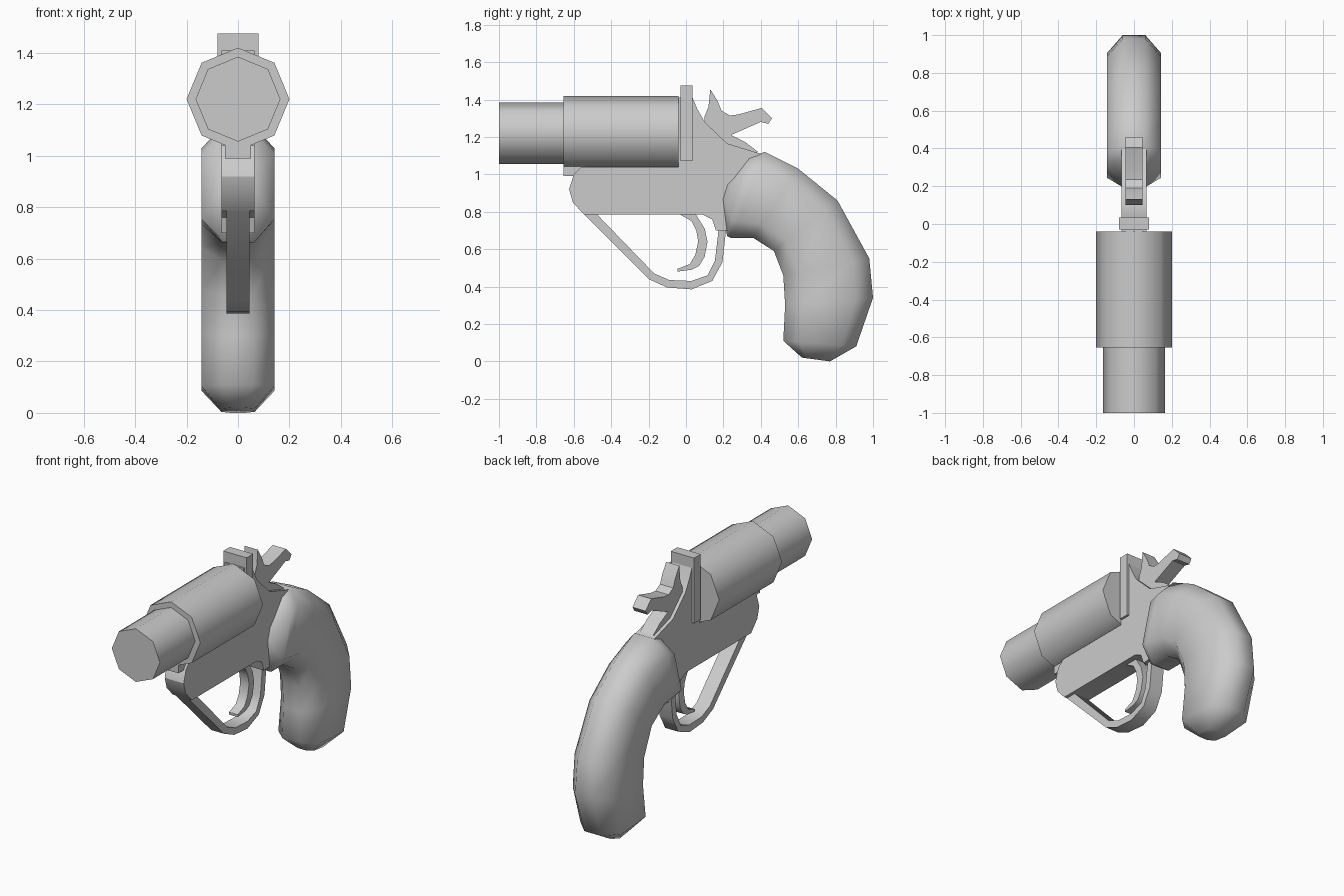
import bpy
import bmesh
import math

default_cube = bpy.data.objects.get("Cube")
if default_cube:
    bpy.data.objects.remove(default_cube, do_unlink=True)

# Single flat grey for every part
grey = bpy.data.materials.new("plain grey")
grey.use_nodes = True
colour = (.6, .6, .6, 1)
grey.diffuse_color = colour
for node in grey.node_tree.nodes:
    if node.type == 'BSDF_PRINCIPLED':
        node.inputs["Base Color"].default_value = colour


def finish(name, bm, angle):
    """Turn a bmesh into a shaded object with the shared material."""
    bmesh.ops.recalc_face_normals(bm, faces=bm.faces[:])
    mesh = bpy.data.meshes.new(name)
    bm.to_mesh(mesh)
    bm.free()
    mesh.materials.append(grey)
    part = bpy.data.objects.new(name, mesh)
    bpy.context.collection.objects.link(part)
    bpy.ops.object.select_all(action='DESELECT')
    part.select_set(True)
    bpy.context.view_layer.objects.active = part
    bpy.ops.object.shade_smooth_by_angle(angle=math.radians(angle))
    return part


def loft(name, rings, angle):
    """Skin a list of equal closed rings and cap both ends."""
    bm = bmesh.new()
    loops = [[bm.verts.new(point) for point in ring] for ring in rings]
    for first, second in zip(loops, loops[1:]):
        count = len(first)
        for i in range(count):
            j = (i + 1) % count
            bm.faces.new((first[i], first[j], second[j], second[i]))
    bm.faces.new(loops[0])
    bm.faces.new(loops[-1])
    return finish(name, bm, angle)


def plate(name, profile, half_width, angle=30):
    """Extrude a side profile of (y, z) points evenly about the centre."""
    rings = [[(x, y, z) for y, z in profile] for x in (-half_width, half_width)]
    return loft(name, rings, angle)


def box(name, half_width, front, back, bottom, top):
    profile = [(front, bottom), (back, bottom), (back, top), (front, top)]
    return plate(name, profile, half_width)


def octagon_tube(name, radius, front, back, height=1.22):
    """Eight-sided bar along y with a corner at the top."""
    corners = [i * math.tau / 8 for i in range(8)]
    rings = [[(radius * math.sin(a), y, height + radius * math.cos(a))
              for a in corners] for y in (front, back)]
    return loft(name, rings, 50)


# Barrel and its thicker rear sleeve
octagon_tube("barrel", .165, -1, -.6)
octagon_tube("barrel_sleeve", .2, -.655, -.04)
box("hinge_lug", .05, -.655, -.54, .99, 1.06)

# Frame with the curved rear of the breech
plate("frame", [
    (-.04, 1.04), (-.56, 1.04), (-.6, 1), (-.625, .92), (-.605, .85),
    (-.545, .785), (.09, .785), (.14, .76), (.16, .7), (.3, .7),
    (.4, 1.11), (.22, 1.165), (.1, 1.28), (.06, 1.35), (.035, 1.41),
    (-.04, 1.41)], .065)
box("breech_plate", .08, -.03, .035, 1.07, 1.475)

# Hammer with its thumb spur
plate("hammer", [
    (.13, 1.455), (.17, 1.39), (.19, 1.34), (.235, 1.315), (.28, 1.32),
    (.405, 1.355), (.46, 1.3), (.44, 1.27), (.4, 1.28), (.24, 1.21),
    (.32, 1.17), (.385, 1.12), (.25, 1.08), (.1, 1.2), (.1, 1.31),
    (.12, 1.36)], .045)

# Trigger and its guard
plate("trigger", [
    (.05, .79), (.1, .71), (.115, .64), (.1, .56), (.07, .51), (.03, .49),
    (-.045, .48), (-.045, .495), (.02, .52), (.05, .57), (.065, .64),
    (.055, .7), (.03, .75), (-.04, .79)], .03, 50)

guard_outer = [(-.545, .785), (-.2, .44), (-.1, .395), (.03, .385),
               (.14, .43), (.195, .53), (.215, .71)]
guard_inner = [(-.475, .785), (-.17, .47), (-.09, .435), (.03, .43),
               (.115, .46), (.155, .54), (.175, .71)]
plate("trigger_guard", guard_outer + guard_inner[::-1], .045, 50)

# Curved grip: each station runs from its back edge to its front edge
stations = [
    ((.23, .97), (.19, .84)), ((.34, 1.09), (.22, .67)),
    ((.42, 1.12), (.24, .66)), ((.6, 1.03), (.36, .66)),
    ((.81, .86), (.47, .59)), ((.98, .55), (.52, .46)),
    ((1, .34), (.53, .3)), ((.91, .08), (.52, .11)),
    ((.77, 0), (.62, .02))]
section = [(.42, 0), (1, .2), (1, .8), (.42, 1)]
section += [(-x, t) for x, t in reversed(section)]
grip_rings = []
for station in stations:
    (back_y, back_z), (front_y, front_z) = station
    is_end = station in (stations[0], stations[-1])
    width = .065 if is_end else .142
    grip_rings.append([
        (x * width, back_y + t * (front_y - back_y),
         back_z + t * (front_z - back_z)) for x, t in section])
loft("grip", grip_rings, 62)
